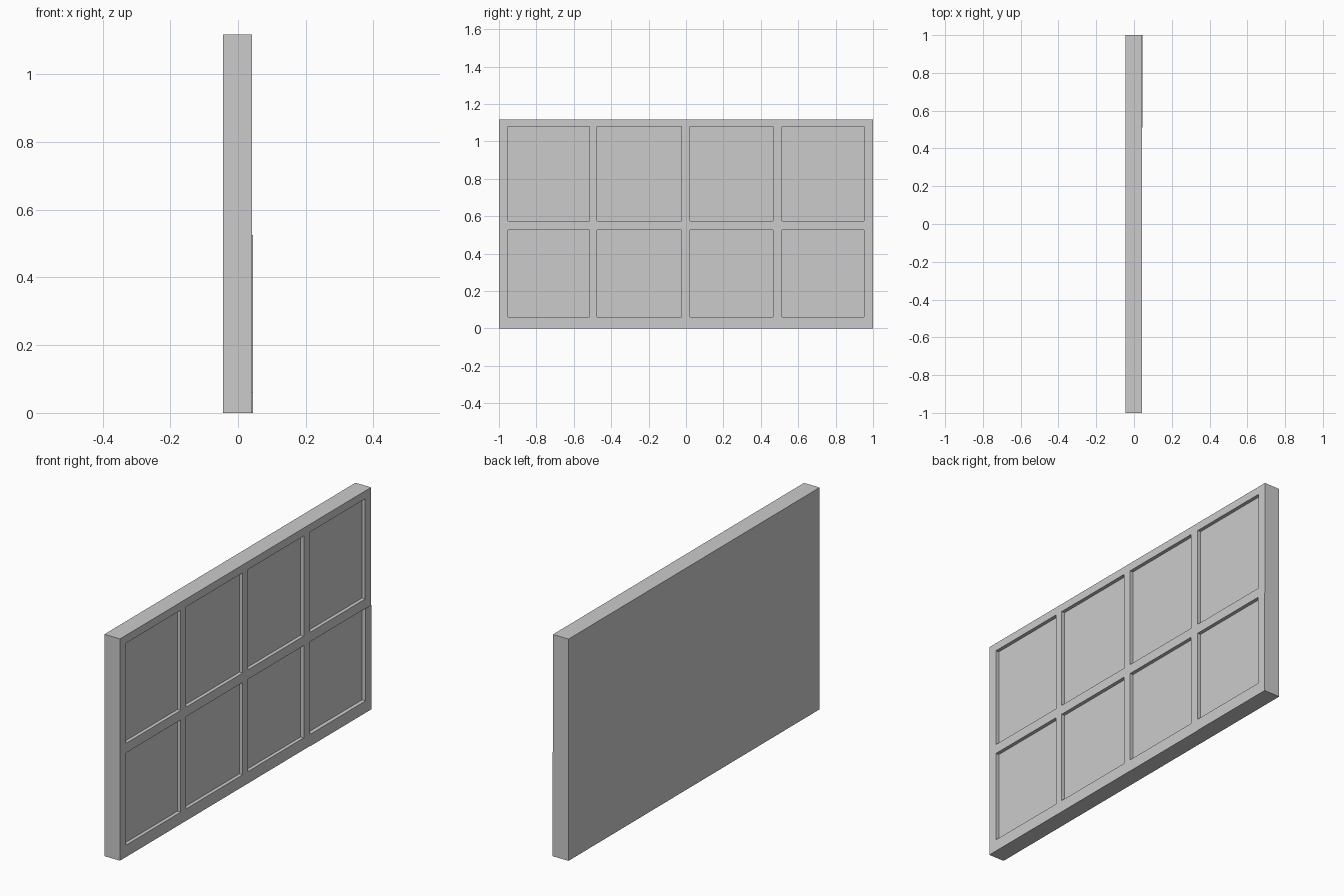
import bpy, bmesh

if "Cube" in bpy.data.objects:
    bpy.data.objects.remove(bpy.data.objects["Cube"])

BACK, FRONT, DEPTH = -0.045, 0.042, 0.018
YS = [-1, -0.952, -0.516, -0.475, -0.023, 0.021, 0.464, 0.512, 0.953, 1]
ZS = [0, 0.06, 0.525, 0.573, 1.078, 1.118]


def push(bm, faces, dx):
    """Extrude a set of faces along x."""
    res = bmesh.ops.extrude_face_region(bm, geom=faces)
    verts = [g for g in res["geom"] if isinstance(g, bmesh.types.BMVert)]
    bmesh.ops.translate(bm, verts=verts, vec=(dx, 0, 0))
    bmesh.ops.delete(bm, geom=[f for f in faces if f.is_valid], context="FACES")


bm = bmesh.new()

# Front face as a grid of frame strips and pane cells
grid = [[bm.verts.new((FRONT, y, z)) for z in ZS] for y in YS]
panes, lip = [], []
for i in range(len(YS) - 1):
    for j in range(len(ZS) - 1):
        f = bm.faces.new((grid[i][j], grid[i + 1][j],
                          grid[i + 1][j + 1], grid[i][j + 1]))
        if i % 2 and j % 2:
            panes.append(f)
        elif j < 2 and i >= 7:
            lip.append(f)

# Slab sides and back
rim = [e for e in bm.edges if e.is_boundary]
res = bmesh.ops.extrude_edge_only(bm, edges=rim)
for g in res["geom"]:
    if isinstance(g, bmesh.types.BMVert):
        g.co.x = BACK
bmesh.ops.holes_fill(bm, edges=[e for e in bm.edges if e.is_boundary], sides=0)

# Recessed panes, and the slightly proud lower corner of the frame
push(bm, panes, -DEPTH)
push(bm, lip, 0.002)

bmesh.ops.recalc_face_normals(bm, faces=bm.faces)
bmesh.ops.dissolve_limit(bm, angle_limit=0.01, verts=bm.verts, edges=bm.edges)

mesh = bpy.data.meshes.new("window_panel")
bm.to_mesh(mesh)
bm.free()
panel = bpy.data.objects.new("window_panel", mesh)
bpy.context.collection.objects.link(panel)
